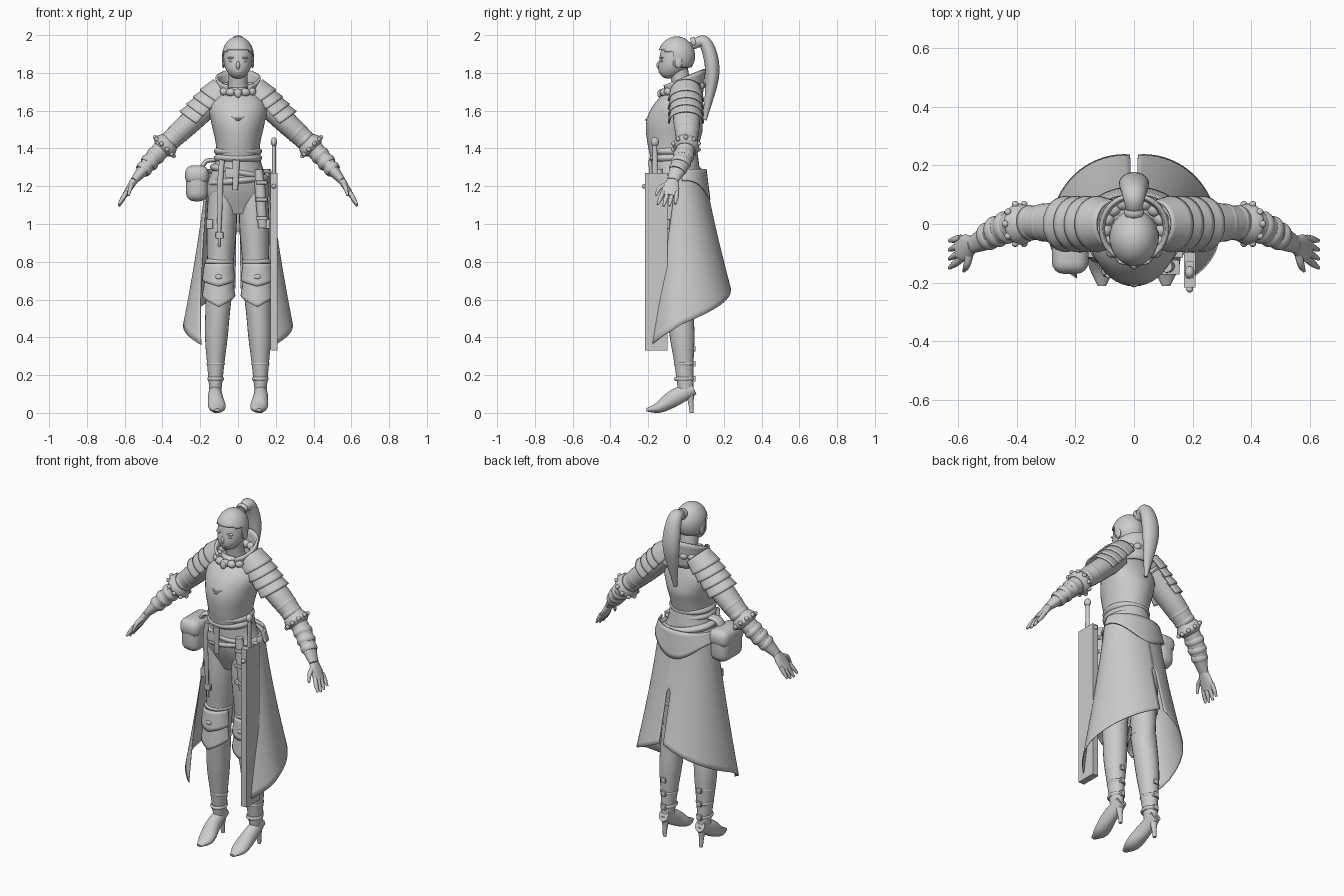
import bpy, bmesh
from math import sin, cos, pi, radians
from mathutils import Vector

cube = bpy.data.objects.get("Cube")
if cube:
    bpy.data.objects.remove(cube, do_unlink=True)

grey = bpy.data.materials.new("plain grey")
grey.use_nodes = True
tone = (.6, .6, .6, 1)
grey.diffuse_color = tone
grey.node_tree.nodes["Principled BSDF"].inputs["Base Color"].default_value = tone


def finish(name, bm, thick=0, bevel=0, mirror=False):
    bmesh.ops.recalc_face_normals(bm, faces=bm.faces[:])
    mesh = bpy.data.meshes.new(name)
    bm.to_mesh(mesh)
    bm.free()
    mesh.materials.append(grey)
    for poly in mesh.polygons:
        poly.use_smooth = True
    if not bevel:
        mesh.set_sharp_from_angle(angle=radians(40))
    obj = bpy.data.objects.new(name, mesh)
    bpy.context.collection.objects.link(obj)
    if thick:
        solid = obj.modifiers.new("Thickness", "SOLIDIFY")
        solid.thickness, solid.offset = thick, 0
    if bevel:
        rounded = obj.modifiers.new("Bevel", "BEVEL")
        rounded.width, rounded.segments = bevel, 4
    if mirror:
        obj.modifiers.new("Other side", "MIRROR")
    return obj


def sample(values, t):
    """Smooth curve through evenly spaced numbers or vectors."""
    last = len(values) - 1
    x = min(max(t, 0), 1) * last
    i = min(int(x), last - 1)
    f = x - i
    b, c = values[i], values[i + 1]
    a = values[i - 1] if i else b * 2 - c
    d = values[i + 2] if i + 1 < last else c * 2 - b
    return b + ((c - a) * f + (a * 2 - b * 5 + c * 4 - d) * f * f + (b * 3 - a - c * 3 + d) * f ** 3) / 2


AXIS_X, AXIS_Y, AXIS_Z = Vector((1, 0, 0)), Vector((0, 1, 0)), Vector((0, 0, 1))


def loft(name, path, widths, depths=None, hint=AXIS_X, steps=14, seg=24, mirror=False):
    """Elliptical tube along a path; widths run along the hint axis."""
    path = [Vector(p) for p in path]
    depths = depths or widths
    bm, rings = bmesh.new(), []
    for i in range(steps + 1):
        t = i / steps
        along = (sample(path, t + .05) - sample(path, t - .05)).normalized()
        across = (hint - along * hint.dot(along)).normalized()
        other = along.cross(across)
        centre, wide, deep = sample(path, t), sample(widths, t), sample(depths, t)
        turns = [2 * pi * k / seg for k in range(seg)]
        rings.append([bm.verts.new(centre + across * wide * cos(a) + other * deep * sin(a)) for a in turns])
    for low, high in zip(rings, rings[1:]):
        for k in range(seg):
            bm.faces.new((low[k - 1], low[k], high[k], high[k - 1]))
    bm.faces.new(rings[0])
    bm.faces.new(rings[-1])
    return finish(name, bm, mirror=mirror)


def band(name, centre, wide, deep, half, normal=AXIS_Z, hint=AXIS_X, mirror=False):
    """Short bulging ring around a limb or the waist."""
    centre, reach = Vector(centre), Vector(normal).normalized() * half
    bulge = (.9, 1, 1, .9)
    loft(name, [centre - reach, centre + reach], [wide * b for b in bulge], [deep * b for b in bulge],
         hint, steps=6, seg=32, mirror=mirror)


def sheet(name, surface, across=24, down=6, thick=.008, mirror=False):
    """Thin plate from a function of u and v."""
    bm = bmesh.new()
    grid = [[bm.verts.new(surface(u / across, v / down)) for u in range(across + 1)] for v in range(down + 1)]
    for upper, lower in zip(grid, grid[1:]):
        for u in range(across):
            bm.faces.new((upper[u], upper[u + 1], lower[u + 1], lower[u]))
    finish(name, bm, thick, mirror=mirror)


def ball(name, centre, size, seg=16, shape=None, keep=None, thick=0, mirror=False):
    bm = bmesh.new()
    bmesh.ops.create_uvsphere(bm, u_segments=seg, v_segments=seg // 2, radius=1)
    bmesh.ops.scale(bm, vec=size, verts=bm.verts[:])
    bmesh.ops.translate(bm, vec=centre, verts=bm.verts[:])
    if shape:
        for v in bm.verts:
            shape(v.co)
    if keep:
        bare = [f for f in bm.faces if not keep(f.calc_center_median())]
        bmesh.ops.delete(bm, geom=bare, context="FACES")
    finish(name, bm, thick, mirror=mirror)


def box(name, centre, size, bevel=.004, mirror=False):
    bm = bmesh.new()
    bmesh.ops.create_cube(bm, size=1)
    bmesh.ops.scale(bm, vec=size, verts=bm.verts[:])
    bmesh.ops.translate(bm, vec=centre, verts=bm.verts[:])
    finish(name, bm, bevel=bevel, mirror=mirror)


# Head and face
def jaw(co):
    below = max(0, 1.87 - co.z)
    co.y -= below * .4


def hairline(co):
    return co.z > 1.83 and (co.y > -.065 or co.z > 1.925 - 3 * co.x * co.x)


ball("head", (0, -.05, 1.877), (.077, .09, .108), 36, shape=jaw)
ball("hair_cap", (0, -.05, 1.89), (.081, .095, .1), 60, keep=hairline, thick=.006)
ball("nose", (0, -.142, 1.84), (.011, .014, .022))
ball("lips", (0, -.135, 1.805), (.022, .01, .008))
ball("eyes", (.032, -.126, 1.862), (.016, .01, .007), mirror=True)
ball("brows", (.034, -.128, 1.88), (.022, .01, .005), mirror=True)
ball("ears", (.077, -.04, 1.855), (.009, .02, .03), mirror=True)
loft("neck", [(0, -.01, 1.66), (0, -.04, 1.82)], [.06, .05, .05])
loft("ponytail", [(0, .02, 1.94), (0, .1, 1.96), (0, .14, 1.8), (0, .1, 1.55)],
     [.02, .04, .05, .01], [.02, .034, .037, .01], steps=24)
band("hair_tie", (0, .04, 1.962), .034, .028, .012, normal=(0, 3, 1))

# Torso armour, waist and hips
loft("cuirass", [(0, -.07, 1.35), (0, -.06, 1.53), (0, -.02, 1.71)],
     [.11, .12, .14, .15, .08], [.12, .14, .15, .12, .06], seg=40, steps=20)
loft("neckline_ridge", [(.1, -.12, 1.63), (.05, -.18, 1.58), (0, -.21, 1.55)], [.007, .007], seg=8, hint=AXIS_Y,
     mirror=True)
loft("hips", [(0, -.06, 1.38), (0, -.03, 1.06)], [.11, .13, .16, .16, .1], [.12, .12, .07], seg=36)
for z in (1.385, 1.35):
    band("waist_sash", (0, -.065, z), .126, .128, .02)
band("hip_belt", (0, -.045, 1.275), .15, .135, .02, normal=(.2, 0, 1))
band("sword_belt", (0, -.04, 1.23), .162, .138, .02, normal=(-.1, 0, 1))


# Standing collar, scarf and clasp
def collar(u, v):
    a = radians(30 + 300 * u)
    r = .095 + .018 * v
    top = 1.775 - .045 * cos(a)
    return r * sin(a), -.015 - r * cos(a), 1.66 + (top - 1.66) * v


sheet("collar", collar, 36, thick=.014)
for k in range(16):
    a = k * pi / 8
    ball("scarf_fold", (.1 * sin(a), -.02 - .1 * cos(a), 1.715 - .02 * cos(a)), (.026, .026, .022))
ball("clasp", (0, -.14, 1.69), (.018, .012, .022))


# Split coat skirt and back flap
def skirt(u, v):
    hem = .36 + .3 * u
    z = 1.27 + (hem - 1.27) * v
    drop = 1.27 - z
    front = -15 - 36 * v
    back = 87 if v > .5 else 90
    a = radians(front + (back - front) * u)
    flare = .245 * drop ** 1.2 if a > 0 else .1 * drop
    return (.168 + .16 * drop ** 1.3) * cos(a), -.02 + (.12 + flare) * sin(a), z


def flap(u, v):
    a = pi * u
    out = .02 * v
    return (.17 + out) * cos(a), -.02 + (.125 + out) * sin(a), 1.29 - (.06 + .1 * sin(a) ** 3) * v


sheet("skirt", skirt, 28, 24, thick=.005, mirror=True)
sheet("back_flap", flap, 28)

# Sleeves, cuffs and layered shoulders
shoulder, elbow, wrist = Vector((.12, 0, 1.66)), Vector((.39, 0, 1.41)), Vector((.55, -.07, 1.23))
arm = [shoulder, elbow, wrist]
loft("arms", arm, [.07, .07, .05, .05, .03], [.06, .06, .05, .04, .02], AXIS_Y, mirror=True)
for t, r in ((.34, .064), (.42, .06), (.62, .056), (.72, .054), (.82, .048)):
    slope = sample(arm, t + .05) - sample(arm, t - .05)
    band("sleeve_roll", sample(arm, t), r, r * .9, .018, slope, AXIS_Y, mirror=True)
loft("elbow_cuffs", [sample(arm, .44), sample(arm, .54)], [.055, .066, .07, .052], hint=AXIS_Y, mirror=True)
for k in range(10):
    a = k * pi / 5
    swing = .07 * cos(a)
    ball("cuff_stud", elbow + Vector((swing * .7, .07 * sin(a), swing * .7)), (.012, .012, .012), mirror=True)
outward, downward = Vector((.73, 0, .69)), Vector((.69, 0, -.73))
for k in range(4):
    def plate(u, v):
        w = 2 * u - 1
        r = .076 + .016 * v
        t = -.07 + .052 * k + (.09 - .015 * w * w) * v
        return shoulder + downward * t + outward * r * cos(1.75 * w) + AXIS_Y * r * sin(1.75 * w)
    sheet("shoulder_plate", plate, mirror=True)

# Hands
loft("palms", [wrist, (.6, -.09, 1.15)], [.03, .045, .04], [.02, .014], AXIS_Y, mirror=True)
for k in range(4):
    knuckle = Vector((.59, -.12 + .024 * k, 1.17))
    reach = Vector((.04, -.03 + .007 * k, -.08 + .01 * abs(k - 1.4)))
    loft("finger", [knuckle, knuckle + reach], [.012, .012, .006], hint=AXIS_Y, seg=10, mirror=True)
loft("thumbs", [(.56, -.1, 1.21), (.57, -.14, 1.19), (.58, -.16, 1.15)], [.014, .012, .006], seg=10, mirror=True)

# Legs and heeled boots
loft("thighs", [(.08, -.03, 1.2), (.1, -.04, .6)], [.075, .08, .07, .06], [.1, .1, .08, .07], mirror=True)
loft("boots", [(.1, -.04, .65), (.115, -.02, .4), (.12, 0, .1)],
     [.07, .065, .06, .045, .03], [.07, .07, .065, .05, .04], mirror=True)
loft("feet", [(.12, .04, .13), (.12, -.06, .08), (.11, -.14, .03), (.11, -.21, .015)],
     [.03, .04, .045, .015], [.035, .045, .03, .008], mirror=True)
loft("heels", [(.12, .02, .12), (.12, .03, 0)], [.028, .015, .01], seg=12, mirror=True)
for z in (.34, .26, .18):
    band("ankle_strap", (.118, -.01, z), .035 + z / 20, .053, .01, mirror=True)
    box("ankle_buckle", (.118, .042, z), (.03, .018, .03), mirror=True)

# Knee armour and thigh straps
for top, tall, point in ((.79, .09, .03), (.69, .07, .06)):
    def knee(u, v):
        w = 2 * u - 1
        r = .075 + .012 * v
        a = 1.35 * w
        return .102 + r * sin(a), -.04 - (r + .006) * cos(a), top - v * (tall + point - point * abs(w))
    sheet("knee_plate", knee, mirror=True)
ball("knee_studs", (.102, -.127, .72), (.02, .01, .014), mirror=True)
band("thigh_straps", (.097, -.037, .8), .077, .084, .014, mirror=True)
box("thigh_buckles", (.15, -.1, 1), (.035, .03, .05), mirror=True)

# Hanging straps, holster and pouch
loft("long_strap", [(-.085, -.175, 1.34), (-.095, -.17, 1.2), (-.1, -.14, .88)], [.014, .015, .015, .006],
     [.008, .008], seg=12)
box("strap_buckle", (-.098, -.145, .94), (.04, .018, .035))
loft("belt_tab", [(-.01, -.19, 1.34), (-.015, -.18, 1.18)], [.02, .015], [.01, .008])
box("belt_buckle", (-.04, -.183, 1.27), (.06, .02, .05))
loft("holster", [(.11, -.145, 1.29), (.13, -.14, .98)], [.02, .028, .026, .022], [.02, .025, .016])
for z in (1.22, 1.13, 1.03):
    box("holster_loop", (.125, -.148, z), (.06, .05, .02))
box("pouch", (-.218, -.07, 1.215), (.115, .19, .19), .045)
box("pouch_flap", (-.218, -.07, 1.26), (.125, .2, .1), .04)
loft("pouch_strap", [(-.12, -.06, 1.34), (-.17, -.065, 1.33), (-.2, -.07, 1.28)], [.03, .03], [.012, .012], AXIS_Y)

# Hollow sheath and sword grip
bm = bmesh.new()
bmesh.ops.create_cube(bm, size=1)
bmesh.ops.scale(bm, vec=(.038, .12, .94), verts=bm.verts[:])
bmesh.ops.translate(bm, vec=(.19, -.157, .8), verts=bm.verts[:])
mouth = max(bm.faces, key=lambda f: f.calc_center_median().z)
bmesh.ops.inset_region(bm, faces=[mouth], thickness=.008)
for v in mouth.verts:
    v.co.y = (v.co.y - .157) / 2
pit = bmesh.ops.extrude_discrete_faces(bm, faces=[mouth])["faces"][0]
bmesh.ops.translate(bm, vec=(0, 0, -.3), verts=pit.verts[:])
finish("sheath", bm)
grip = Vector((.19, -.165, 1))
pommel = grip + AXIS_Z * .435
loft("sword_grip", [grip, pommel], [.01, .01], [.02, .012])
ball("pommel", pommel, (.017, .022, .024))
for y, z in ((-.222, 1.2), (-.096, 1.25)):
    ball("sheath_rivet", (.19, y, z), (.012, .012, .012))
